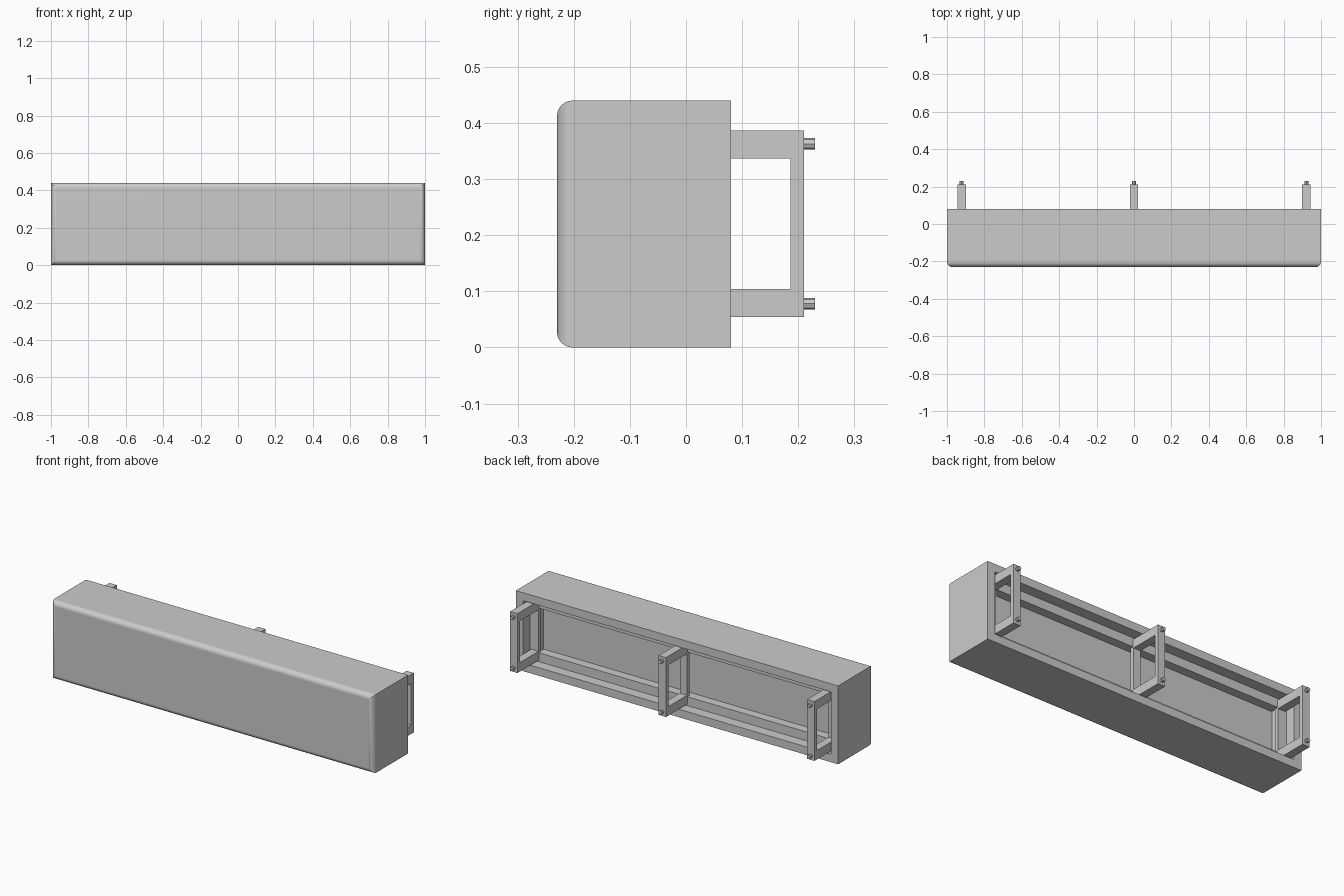
import bpy, bmesh, math
from mathutils import Matrix

if "Cube" in bpy.data.objects:
    bpy.data.objects.remove(bpy.data.objects["Cube"])


def finish(bm, name):
    bmesh.ops.recalc_face_normals(bm, faces=bm.faces)
    me = bpy.data.meshes.new(name)
    bm.to_mesh(me)
    bm.free()
    ob = bpy.data.objects.new(name, me)
    bpy.context.collection.objects.link(ob)
    return ob


def add_box(bm, lo, hi):
    size = [b - a for a, b in zip(lo, hi)]
    mid = [(a + b) / 2 for a, b in zip(lo, hi)]
    m = Matrix.Translation(mid) @ Matrix.Diagonal((*size, 1))
    return bmesh.ops.create_cube(bm, size=1, matrix=m)["verts"]


def back_face(bm):
    return max(bm.faces, key=lambda f: f.calc_center_median().y if f.normal.y > 0.9 else -9)


def recess(bm, face, inset, depth):
    # inset a face and push it forward into the body
    bmesh.ops.inset_region(bm, faces=[face], thickness=inset, use_even_offset=True)
    new = bmesh.ops.extrude_face_region(bm, geom=[face])["geom"]
    floor = next(g for g in new if isinstance(g, bmesh.types.BMFace))
    bmesh.ops.translate(bm, verts=floor.verts, vec=(0, -depth, 0))
    if face.is_valid:
        bmesh.ops.delete(bm, geom=[face], context="FACES_ONLY")
    return floor


# Padded body: rounded front edges, stepped hollow back
bm = bmesh.new()
add_box(bm, (-1, -0.23, 0), (1, 0.08, 0.44))
bm.normal_update()
front = [e for e in bm.edges if all(v.co.y < -0.2 for v in e.verts)]
bmesh.ops.bevel(bm, geom=front, offset=0.028, segments=6, profile=0.5, affect="EDGES")
bm.normal_update()
floor = recess(bm, back_face(bm), 0.045, 0.06)
recess(bm, floor, 0.05, 0.05)
body = finish(bm, "bumper_body")
bpy.context.view_layer.objects.active = body
body.select_set(True)
bpy.ops.object.shade_smooth_by_angle(angle=math.radians(30))
body.select_set(False)
# keep the large flat faces evenly shaded
weighted = body.modifiers.new("flat_faces", "WEIGHTED_NORMAL")
weighted.keep_sharp = True

# Three rectangular mounting frames with hexagonal bolts
W = 0.0225
for label, x in (("left", -0.922), ("middle", 0), ("right", 0.922)):
    bm = bmesh.new()
    loop = [(0, 0.054), (0.21, 0.054), (0.21, 0.387), (0, 0.387)]
    hole = [(0.023, 0.104), (0.186, 0.104), (0.186, 0.337), (0.023, 0.337)]
    rings = [[bm.verts.new((x + s, y, z)) for y, z in pts]
             for pts, s in ((loop, -W), (loop, W), (hole, W), (hole, -W))]
    for r in range(4):
        a, b = rings[r], rings[(r + 1) % 4]
        for i in range(4):
            j = (i + 1) % 4
            bm.faces.new((a[i], a[j], b[j], b[i]))
    finish(bm, label + "_mounting_frame")

    for end, z in (("lower", 0.078), ("upper", 0.363)):
        bm = bmesh.new()
        m = Matrix.Translation((x, 0.219, z)) @ Matrix.Rotation(math.pi / 2, 4, "X")
        bmesh.ops.create_cone(bm, cap_ends=True, segments=8, radius1=0.0105,
                              radius2=0.0105, depth=0.022, matrix=m)
        finish(bm, f"{label}_{end}_bolt")
